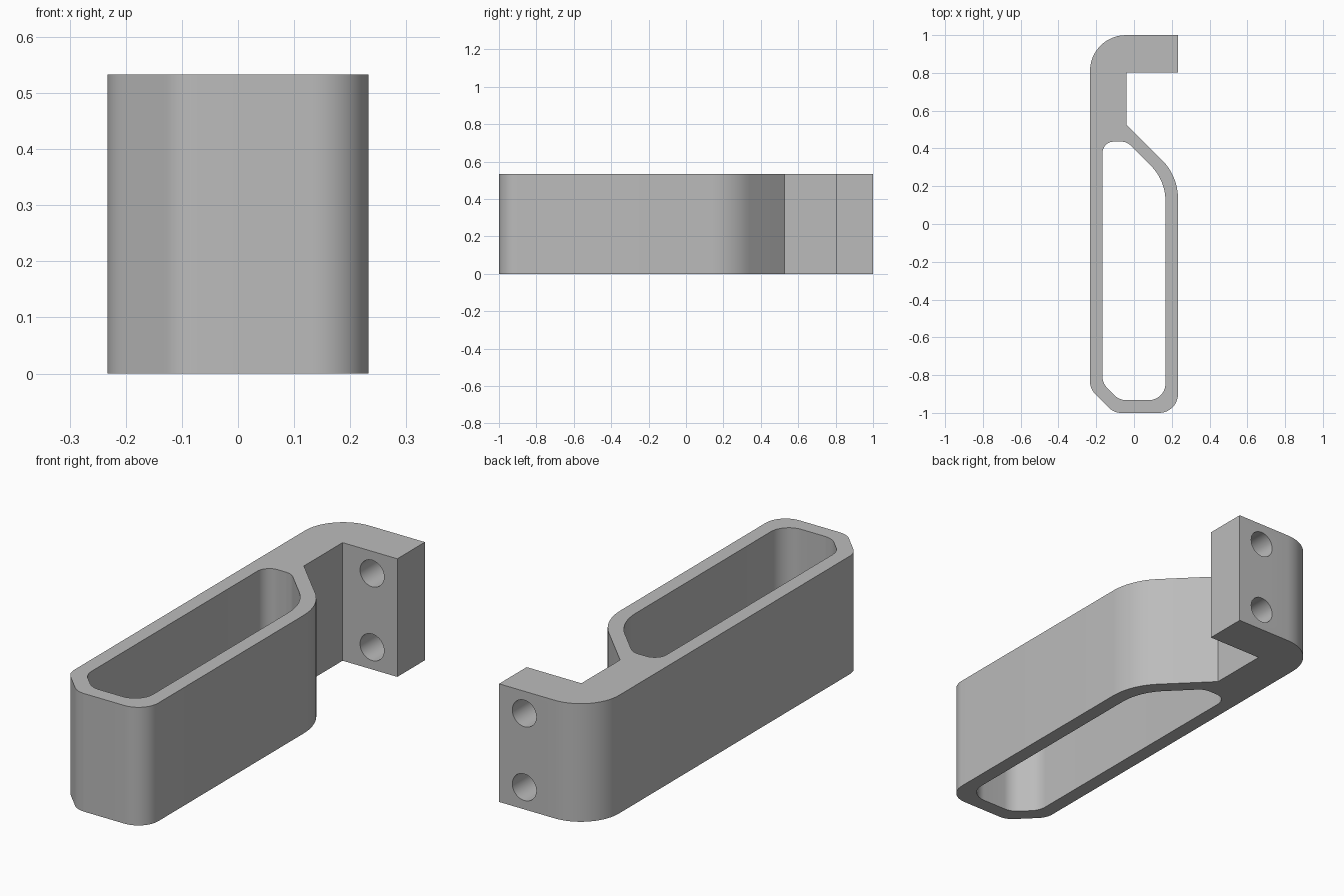
import bpy, bmesh, math
from mathutils import Vector, Matrix

HEIGHT = 0.533

cube = bpy.data.objects.get("Cube")
if cube:
    bpy.data.objects.remove(cube, do_unlink=True)

grey = bpy.data.materials.new("plain grey")
grey.use_nodes = True
GREY = (0.5, 0.5, 0.5, 1)
grey.diffuse_color = GREY
grey.node_tree.nodes["Principled BSDF"].inputs["Base Color"].default_value = GREY


def rounded(corners, steps=12):
    """Outline from (x, y, radius) corners, with an arc at each rounded one."""
    outline = []
    count = len(corners)
    for i, (x, y, radius) in enumerate(corners):
        p = Vector((x, y))
        if radius == 0:
            outline.append(p)
            continue
        a = (Vector(corners[i - 1][:2]) - p).normalized()
        b = (Vector(corners[(i + 1) % count][:2]) - p).normalized()
        half = a.angle(b) / 2
        centre = p + (a + b).normalized() * radius / math.sin(half)
        start = p + a * radius / math.tan(half) - centre
        end = p + b * radius / math.tan(half) - centre
        sweep = start.angle_signed(end)
        for s in range(steps + 1):
            outline.append(centre + Matrix.Rotation(-sweep * s / steps, 2) @ start)
    return outline


def make_object(name, bm):
    bmesh.ops.recalc_face_normals(bm, faces=bm.faces)
    mesh = bpy.data.meshes.new(name)
    bm.to_mesh(mesh)
    bm.free()
    mesh.materials.append(grey)
    obj = bpy.data.objects.new(name, mesh)
    bpy.context.collection.objects.link(obj)
    return obj


def prism(name, outline, bottom, top):
    bm = bmesh.new()
    face = bm.faces.new([bm.verts.new((p.x, p.y, bottom)) for p in outline])
    extruded = bmesh.ops.extrude_face_region(bm, geom=[face])["geom"]
    verts = [v for v in extruded if isinstance(v, bmesh.types.BMVert)]
    bmesh.ops.translate(bm, verts=verts, vec=(0, 0, top - bottom))
    return make_object(name, bm)


def hole_cutter(name, x, y, z, radius, depth):
    bm = bmesh.new()
    matrix = Matrix.Translation((x, y, z)) @ Matrix.Rotation(math.pi / 2, 4, "X")
    bmesh.ops.create_cone(bm, cap_ends=True, segments=40, radius1=radius,
                          radius2=radius, depth=depth, matrix=matrix)
    return make_object(name, bm)


# Bracket body: closed loop below, hooked flange at the back
body = prism("bracket_body", rounded([
    (0.233, 1, 0), (-0.233, 1, 0.19),
    (-0.233, -0.872, 0.09), (-0.105, -1, 0.09),
    (0.233, -1, 0.1), (0.233, 0.254, 0.29),
    (-0.04, 0.527, 0), (-0.04, 0.803, 0), (0.233, 0.803, 0),
]), 0, HEIGHT)

# Long opening through the loop
cutters = [prism("opening_cutter", rounded([
    (-0.167, 0.436, 0.06), (-0.167, -0.843, 0.09), (-0.077, -0.933, 0.09),
    (0.167, -0.933, 0.09), (0.167, 0.231, 0.27), (-0.038, 0.436, 0.07),
]), -0.1, HEIGHT + 0.1)]

# Two screw holes through the flange
for z in (0.1, HEIGHT - 0.1):
    cutters.append(hole_cutter("screw_hole_cutter", 0.107, 0.9, z, 0.06, 0.4))

bpy.context.view_layer.objects.active = body
for cutter in cutters:
    cutter.hide_render = True
    cut = body.modifiers.new("cut", "BOOLEAN")
    cut.operation = "DIFFERENCE"
    cut.solver = "EXACT"
    cut.object = cutter
    bpy.ops.object.modifier_apply(modifier=cut.name)
for cutter in cutters:
    bpy.data.objects.remove(cutter, do_unlink=True)

# Smooth arcs, crisp edges
for obj in bpy.context.selected_objects:
    obj.select_set(False)
body.select_set(True)
bpy.ops.object.shade_smooth_by_angle(angle=math.radians(30))
